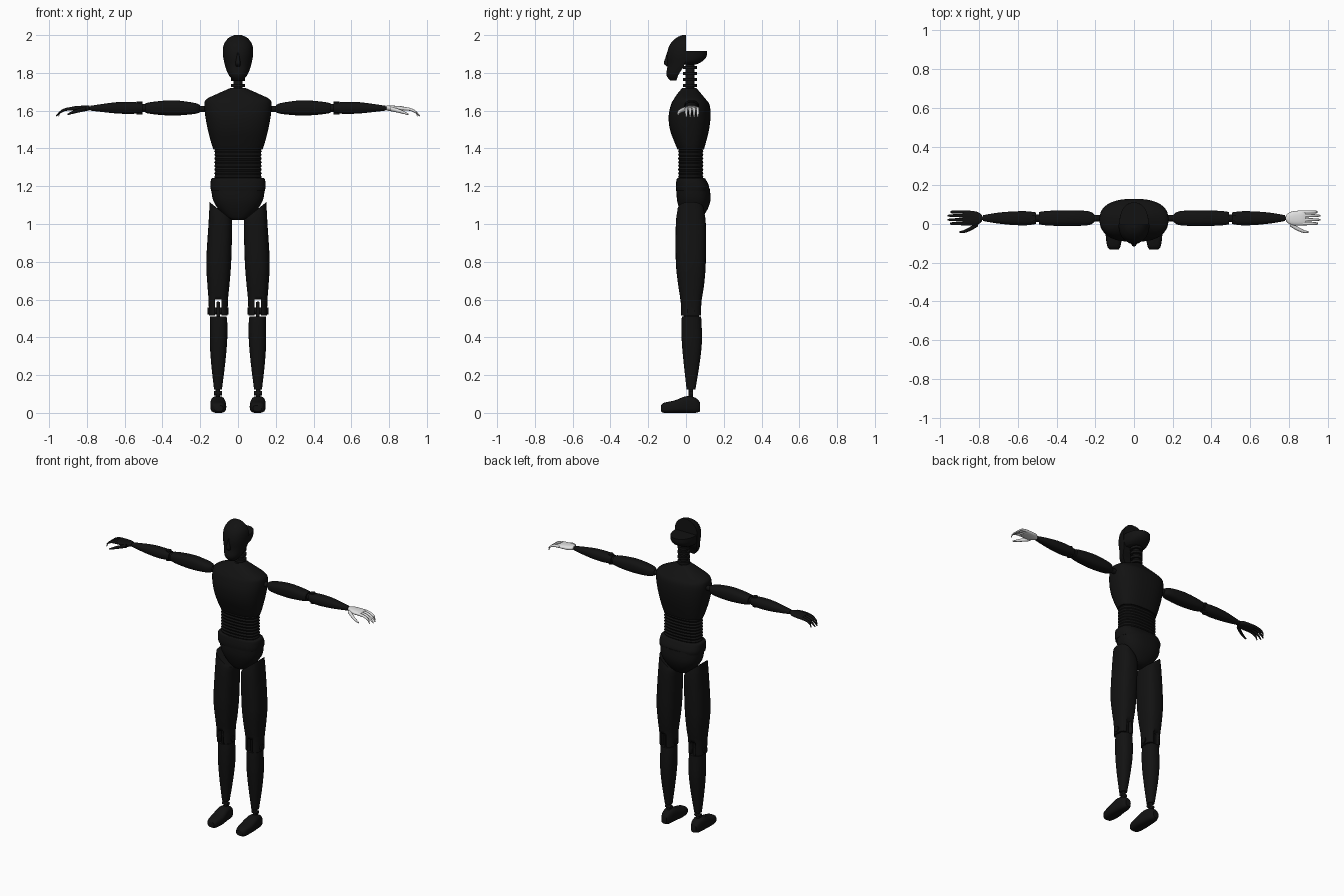
import bpy, bmesh
from math import sin, cos, pi, radians
from mathutils import Matrix, Vector

default_cube = bpy.data.objects.get("Cube")
if default_cube:
    bpy.data.objects.remove(default_cube, do_unlink=True)


def make_material(name, value):
    material = bpy.data.materials.new(name)
    material.use_nodes = True
    colour = (value, value, value, 1)
    material.diffuse_color = colour
    shader = next(n for n in material.node_tree.nodes if n.type == "BSDF_PRINCIPLED")
    shader.inputs["Base Color"].default_value = colour
    return material


BLACK = make_material("matte black", 0.006)
PALE = make_material("pale grey", 0.75)


def finish(name, bm, material=BLACK, side=1):
    """Turn a bmesh into a smooth object, mirrored across x if side is -1."""
    bmesh.ops.scale(bm, vec=(side, 1, 1), verts=bm.verts)
    bmesh.ops.recalc_face_normals(bm, faces=bm.faces)
    mesh = bpy.data.meshes.new(name)
    bm.to_mesh(mesh)
    bm.free()
    mesh.materials.append(material)
    obj = bpy.data.objects.new(name, mesh)
    bpy.context.collection.objects.link(obj)
    bpy.ops.object.select_all(action="DESELECT")
    obj.select_set(True)
    bpy.context.view_layer.objects.active = obj
    bpy.ops.object.shade_smooth_by_angle(angle=radians(40))
    return obj


def resample(rows, steps):
    """Smooth the sections with a Catmull-Rom spline."""
    rows = [Vector(r) for r in rows]
    result = []
    for i in range(len(rows) - 1):
        p, q, r, s = rows[max(i - 1, 0)], rows[i], rows[i + 1], rows[min(i + 2, len(rows) - 1)]
        for k in range(steps):
            t = k / steps
            result.append(q + (r - p) * t / 2 + (p * 2 - q * 5 + r * 4 - s) * t * t / 2
                          + (q * 3 - p - r * 3 + s) * t ** 3 / 2)
    return result + [rows[-1]]


def loft(name, rows, axis="z", material=BLACK, side=1, steps=4, power=2.4,
         sides=28, half=False, tilt=0):
    """Skin rounded sections (position, low a, high a, low b, high b) along an axis.
    Four-value sections are symmetric in a. Half sections bulge from high b to low b."""
    rows = [(r[0], -r[1], *r[1:]) if len(r) == 4 else r for r in rows]
    rows = resample(rows, steps)
    bm = bmesh.new()
    rings = []
    for index, (t, a0, a1, b0, b1) in enumerate(rows):
        ring = []
        for k in range(sides):
            angle = pi * k / (sides - 1) if half else 2 * pi * k / sides
            u, v = [abs(w) ** (2 / power) * (1 if w > 0 else -1) for w in (cos(angle), sin(angle))]
            a = (a0 + a1) / 2 + (a1 - a0) / 2 * u
            b = b1 + (b0 - b1) * v if half else (b0 + b1) / 2 + (b1 - b0) / 2 * v
            lean = tilt * (a - (a0 + a1) / 2) * max(0, 1 - index / steps)
            point = {"z": (a, b, t + lean), "x": (t, a, b), "y": (a, t, b)}[axis]
            ring.append(bm.verts.new(point))
        rings.append(ring)
    for low, high in zip(rings, rings[1:]):
        for k in range(sides):
            n = (k + 1) % sides
            bm.faces.new((low[k], low[n], high[n], high[k]))
    bm.faces.new(rings[0])
    bm.faces.new(rings[-1])
    return finish(name, bm, material, side)


def box(name, low, high, side=1, bevel=0.004):
    low, high = Vector(low), Vector(high)
    bm = bmesh.new()
    bmesh.ops.create_cube(bm, size=1)
    bmesh.ops.scale(bm, vec=high - low, verts=bm.verts)
    bmesh.ops.translate(bm, vec=(low + high) / 2, verts=bm.verts)
    bmesh.ops.bevel(bm, geom=bm.edges[:], offset=bevel, segments=2, affect="EDGES")
    return finish(name, bm, side=side)


def rod(name, start, end, radius, side=1):
    start, end = Vector(start), Vector(end)
    bm = bmesh.new()
    turn = Vector((0, 0, 1)).rotation_difference(end - start).to_matrix().to_4x4()
    bmesh.ops.create_cone(bm, cap_ends=True, segments=20, radius1=radius, radius2=radius,
                          depth=(end - start).length,
                          matrix=Matrix.Translation((start + end) / 2) @ turn)
    return finish(name, bm, side=side)


def cut(target, cutter):
    modifier = target.modifiers.new("slot", "BOOLEAN")
    modifier.operation = "DIFFERENCE"
    modifier.object = cutter
    bpy.context.view_layer.objects.active = target
    bpy.ops.object.modifier_apply(modifier=modifier.name)
    bpy.data.objects.remove(cutter, do_unlink=True)


# Head: a half-shell face, a nose and a low cradle at the back
loft("face_mask", [(1.76, .025, -.085, -.05), (1.79, .05, -.104, -.04), (1.84, .069, -.098, -.01),
                   (1.9, .08, -.1, 0), (1.95, .075, -.085, 0), (1.985, .05, -.052, 0),
                   (2, .018, -.02, 0)], half=True, power=2.2)
loft("nose", [(1.835, .012, -.102, -.08), (1.85, .014, -.117, -.08), (1.88, .009, -.109, -.08),
              (1.91, .005, -.1, -.08)], power=2)
loft("skull_cradle", [(1.845, .055, .055, -.01), (1.86, .07, .085, -.01), (1.885, .076, .108, -.01),
                      (1.915, .076, .111, -.01)], half=True, power=2.3)

# Neck column with stacked rings
rod("neck_column", (0, .022, 1.69), (0, .022, 1.87), .024)
for i in range(4):
    z = 1.725 + i * .032
    rod("neck_ring", (0, .022, z), (0, .022, z + .016), .037)

# Trunk
loft("chest", [(1.395, .13, -.045, .095), (1.43, .142, -.06, .105), (1.5, .16, -.085, .122),
               (1.57, .173, -.092, .13), (1.63, .178, -.08, .125), (1.66, .168, -.065, .105),
               (1.69, .108, -.045, .08), (1.72, .04, -.02, .055)], power=2.5, sides=40)
ribs = 9
loft("ribbed_waist", [(1.23 + .175 * i / (2 * ribs), .126 - .006 * (i % 2),
                       -.042 + .005 * (i % 2), .092 - .005 * (i % 2))
                      for i in range(2 * ribs + 1)], steps=1, power=2.6, sides=36)
loft("hip_belt", [(1.175, .142, -.052, .12), (1.2, .146, -.054, .122), (1.235, .143, -.05, .105),
                  (1.243, .135, -.045, .098)], power=2.8, sides=36)
loft("pelvis", [(1.02, .03, .0, .06), (1.035, .06, -.015, .085), (1.08, .105, -.035, .115),
                (1.13, .133, -.048, .13), (1.19, .142, -.05, .125)], sides=36)

for side, label in ((1, "left"), (-1, "right")):
    # Leg
    thigh = loft(label + "_thigh", [(1.07, .035, .15, -.045, .095), (1, .031, .156, -.054, .105),
                                    (.8, .036, .168, -.054, .105), (.68, .045, .162, -.042, .096),
                                    (.6, .053, .156, -.03, .084), (.515, .055, .154, -.027, .08)],
                 side=side, tilt=.8, power=2.6)
    cut(thigh, box("slot_cutter", (.088, -.2, .45), (.123, .2, .6), side, .001))
    box(label + "_knee_tongue", (.096, -.012, .49), (.115, .068, .59), side)
    rod(label + "_knee_pin", (.05, .025, .54), (.161, .025, .54), .019, side)
    loft(label + "_shin", [(.51, .06, .148, -.022, .08), (.46, .056, .149, -.024, .083),
                           (.37, .058, .149, -.022, .084), (.26, .068, .142, -.012, .072),
                           (.125, .085, .127, .003, .05)], side=side)
    rod(label + "_ankle_post", (.106, .026, .05), (.106, .026, .14), .012, side)
    rod(label + "_ankle_pin", (.086, .026, .105), (.126, .026, .105), .012, side)
    loft(label + "_foot", [(-.132, .08, .125, .008, .04), (-.115, .07, .138, 0, .054),
                           (-.06, .062, .146, 0, .066), (.0, .068, .145, 0, .088),
                           (.05, .075, .138, 0, .08), (.075, .088, .126, .008, .055)],
         axis="y", side=side, power=3)

    # Arm
    rod(label + "_shoulder_pin", (.14, .03, 1.61), (.24, .03, 1.61), .016, side)
    loft(label + "_upper_arm", [(.2, .015, .045, 1.592, 1.63), (.235, -.006, .066, 1.582, 1.642),
                                (.34, -.01, .07, 1.574, 1.655), (.44, -.008, .068, 1.58, 1.648),
                                (.49, -.002, .062, 1.588, 1.64)], axis="x", side=side, power=2.7)
    rod(label + "_elbow_link", (.47, .03, 1.614), (.56, .03, 1.614), .02, side)
    rod(label + "_elbow_pin", (.522, .03, 1.581), (.522, .03, 1.648), .016, side)
    loft(label + "_forearm", [(.505, .0, .06, 1.59, 1.64), (.56, -.007, .066, 1.583, 1.646),
                              (.64, -.004, .064, 1.585, 1.645), (.72, .005, .056, 1.593, 1.635),
                              (.78, .016, .045, 1.6, 1.626)], axis="x", side=side)
    rod(label + "_wrist_pin", (.77, .03, 1.613), (.8, .03, 1.613), .01, side)

    # Hand: palm, four drooping fingers and a thumb
    skin = PALE if side > 0 else BLACK
    loft(label + "_palm", [(.785, .015, .047, 1.602, 1.626), (.81, -.005, .063, 1.598, 1.627),
                           (.86, -.008, .07, 1.598, 1.624), (.885, -.004, .069, 1.602, 1.619)],
         axis="x", material=skin, side=side)
    for finger, (y, tip) in enumerate(((.002, .95), (.022, .964), (.043, .964), (.062, .948))):
        path = [(.87, 1.611, .009), (.91, 1.607, .008), (.94, 1.593, .007), (tip, 1.571, .004)]
        loft(f"{label}_finger_{finger + 1}", [(x, y - r, y + r, z - r, z + r) for x, z, r in path],
             axis="x", material=skin, side=side, sides=12, power=2)
    path = [(.805, .0, 1.61, .012), (.84, -.022, 1.602, .011), (.875, -.038, 1.591, .008),
            (.902, -.042, 1.58, .004)]
    loft(label + "_thumb", [(x, y - r, y + r, z - r, z + r) for x, y, z, r in path],
         axis="x", material=skin, side=side, sides=12, power=2)
